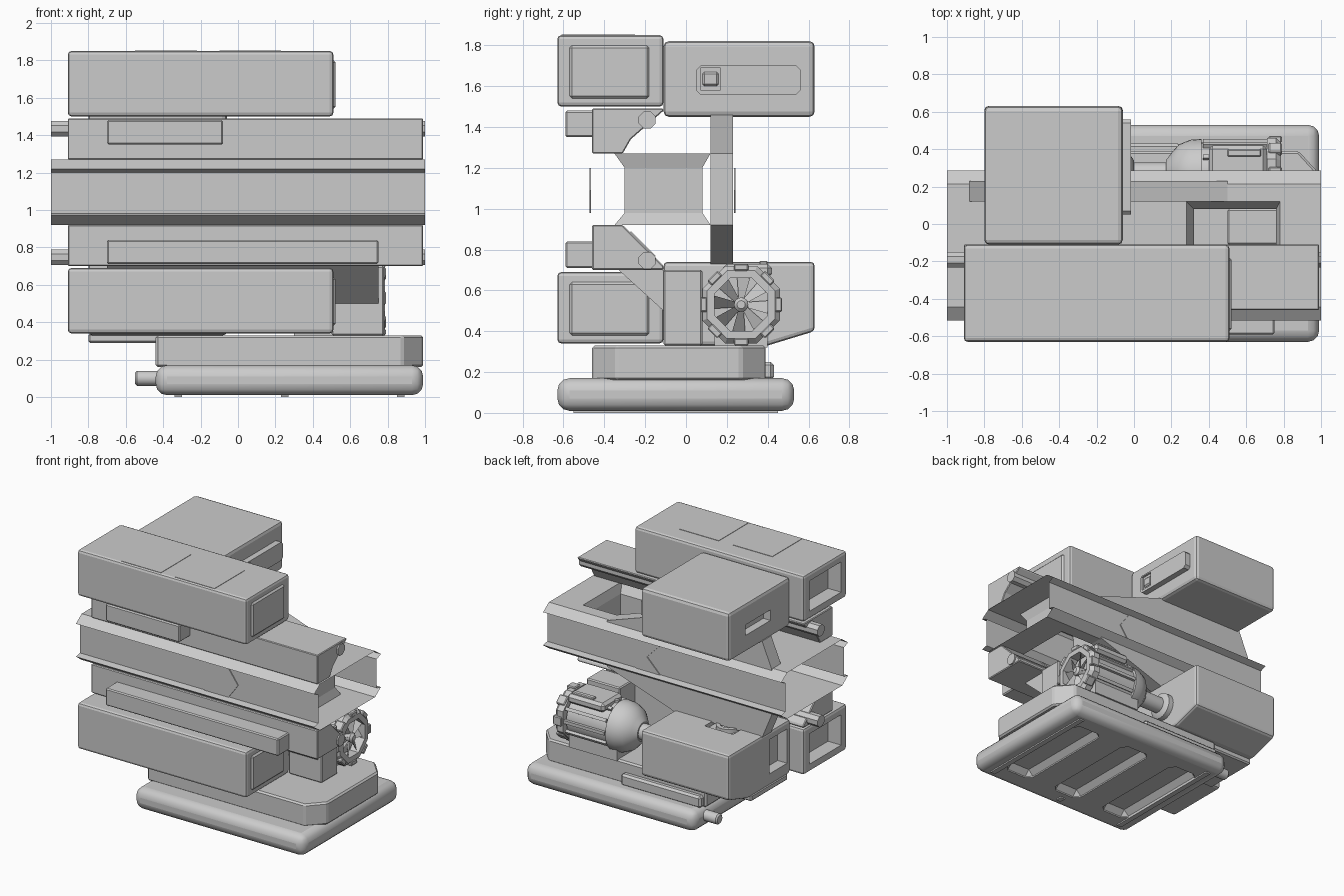
import bpy, bmesh, math
from mathutils import Vector

if "Cube" in bpy.data.objects:
    bpy.data.objects.remove(bpy.data.objects["Cube"])


def mesh_object(name, verts, faces, bevel=0.0, segs=1, smooth=False):
    bm = bmesh.new()
    vs = [bm.verts.new(v) for v in verts]
    for f in faces:
        bm.faces.new([vs[i] for i in f])
    bmesh.ops.recalc_face_normals(bm, faces=bm.faces)
    me = bpy.data.meshes.new(name)
    bm.to_mesh(me)
    bm.free()
    ob = bpy.data.objects.new(name, me)
    bpy.context.collection.objects.link(ob)
    if bevel:
        m = ob.modifiers.new("bevel", 'BEVEL')
        m.width, m.segments, m.limit_method = bevel, segs, 'ANGLE'
    if smooth:
        bpy.context.view_layer.objects.active = ob
        bpy.ops.object.select_all(action='DESELECT')
        ob.select_set(True)
        bpy.ops.object.shade_smooth_by_angle(angle=math.radians(35))
    return ob


def prism(name, pts, a, b, axis='X', caps=True, **kw):
    # extrude a 2D profile between a and b along an axis
    place = {'X': lambda p, t: (t, p[0], p[1]), 'Y': lambda p, t: (p[0], t, p[1]),
             'Z': lambda p, t: (p[0], p[1], t)}[axis]
    n = len(pts)
    verts = [place(p, t) for t in (a, b) for p in pts]
    faces = [(i, (i + 1) % n, n + (i + 1) % n, n + i) for i in range(n if caps else n - 1)]
    if caps:
        faces += [tuple(range(n)), tuple(range(n, 2 * n))]
    return mesh_object(name, verts, faces, **kw)


def box(name, x, y, z, **kw):
    return prism(name, [(x[0], y[0]), (x[1], y[0]), (x[1], y[1]), (x[0], y[1])], z[0], z[1], 'Z', **kw)


def lathe(name, prof, y, z, n=32, turn=0.0, closed=False):
    # revolve (x, radius) points around an x-parallel axis
    verts = [(x, y + r * math.cos(turn + k * math.tau / n), z + r * math.sin(turn + k * math.tau / n))
             for x, r in prof for k in range(n)]
    m = len(prof)
    faces = [(i * n + k, i * n + (k + 1) % n, (i + 1) % m * n + (k + 1) % n, (i + 1) % m * n + k)
             for i in range(m if closed else m - 1) for k in range(n)]
    if not closed:
        faces += [tuple(range(n)), tuple(range((m - 1) * n, m * n))]
    return mesh_object(name, verts, faces, smooth=n > 8)


def cut(ob, cutter):
    m = ob.modifiers.new("cut", 'BOOLEAN')
    m.operation, m.object, m.solver = 'DIFFERENCE', cutter, 'EXACT'
    cutter.hide_render = True
    cutter.hide_viewport = True
    cutter.display_type = 'WIRE'


def loft(name, rings):
    # tapered rectangle rings: (x0, x1, y0, y1, z), left open at both ends
    verts = [v for x0, x1, y0, y1, z in rings
             for v in ((x0, y0, z), (x1, y0, z), (x1, y1, z), (x0, y1, z))]
    faces = [(4 * i + k, 4 * i + (k + 1) % 4, 4 * i + 4 + (k + 1) % 4, 4 * i + 4 + k)
             for i in range(len(rings) - 1) for k in range(4)]
    return mesh_object(name, verts, faces)


# base slab with underside pockets, feet and side pipe
slab = box("base_slab", (-0.44, 0.99), (-0.63, 0.53), (0.01, 0.17), bevel=0.06, segs=3, smooth=True)
for i, x in enumerate((-0.18, 0.27, 0.72)):
    c = box(f"pocket_cutter_{i}", (x - 0.12, x + 0.12), (-0.46, 0.36), (-0.05, 0.06), bevel=0.04)
    cut(slab, c)
for i, x in enumerate((-0.32, 0.25, 0.87)):
    box(f"foot_{i}", (x - 0.02, x + 0.02), (-0.55, 0.45) if i != 1 else (-0.55, -0.5), (0, 0.02))
lathe("base_pipe", [(-0.55, 0.03), (-0.54, 0.04), (-0.4, 0.04)], 0.38, 0.1, 20)
prism("base_plinth", [(-0.44, -0.46), (0.88, -0.46), (0.99, -0.34), (0.99, 0.27), (0.88, 0.39),
                      (-0.44, 0.39)], 0.16, 0.33, 'Z', bevel=0.012)
box("base_ledge", (-0.42, 0.25), (0.36, 0.43), (0.16, 0.25), bevel=0.015)

# long front boxes with hollow left end and raised right end panel
for tag, z0 in (("lower", 0.34), ("upper", 1.5)):
    z1 = z0 + 0.35
    b = box(f"{tag}_front_box", (-0.91, 0.51), (-0.63, -0.11), (z0, z1), bevel=0.02, segs=2)
    cut(b, box(f"{tag}_front_cutter", (-1.0, -0.8), (-0.56, -0.18), (z0 + 0.06, z1 - 0.06)))
    prism(f"{tag}_end_panel", [(-0.57, z0 + 0.04), (-0.18, z0 + 0.04), (-0.18, z1 - 0.05),
                               (-0.57, z1 - 0.05)], 0.49, 0.522, bevel=0.012)
for i, x in enumerate((-0.55, -0.1)):
    box(f"top_panel_{i}", (x, x + 0.33), (-0.61, -0.25), (1.84, 1.853))

# side rails above and below the beam
prism("lower_rail", [(-0.46, 0.7), (-0.11, 0.7), (-0.11, 0.72), (-0.31, 0.92), (-0.46, 0.92)], -0.91, 0.99, bevel=0.006)
prism("upper_rail", [(-0.46, 1.27), (-0.31, 1.27), (-0.27, 1.34), (-0.11, 1.48), (-0.11, 1.49),
                     (-0.46, 1.49)], -0.91, 0.99, bevel=0.006)
prism("lower_rail_gusset", [(-0.33, 0.7), (-0.11, 0.7), (-0.11, 0.5)], -0.7, 0.75)
prism("rail_inset_panel", [(-0.27, 0.89), (-0.15, 0.77), (-0.16, 0.75), (-0.28, 0.87)], -0.45, 0.65)
box("lower_front_bar", (-0.7, 0.75), (-0.59, -0.45), (0.71, 0.84), bevel=0.008)
box("upper_front_bar", (-0.7, -0.08), (-0.59, -0.45), (1.35, 1.48), bevel=0.008)
for tag, z in (("lower", 0.747), ("upper", 1.435)):
    lathe(f"{tag}_rod", [(-1.0, 0.045), (1.0, 0.045)], -0.19, z, 8, math.pi / 8)

# open-ended sheet beam with flared lips
YM = -0.115
half = [(0.235, 1.27), (0.33, 1.27), (0.4, 1.22), (0.35, 1.2),
        (0.35, 0.98), (0.4, 0.97), (0.33, 0.92), (0.235, 0.92)]
arrow = [(0.05, 1.2), (0.25, 1.2), (0.33, 1.09), (0.25, 0.98), (0.05, 0.98), (0.16, 1.09)]
for tag, s in (("front", -1), ("back", 1)):
    prism(f"beam_{tag}_side", [(YM + s * y, z) for y, z in half], -1, 1, caps=False)
    prism(f"beam_{tag}_chevron", arrow, YM + s * 0.349, YM + s * 0.357, 'Y')
for tag, z in (("top", 1.27), ("bottom", 0.92)):
    for i, (x0, x1) in enumerate(((-1, 0.28), (0.78, 1))):
        prism(f"beam_{tag}_sheet_{i}", [(YM - 0.235, z), (YM + 0.235, z)], x0, x1, caps=False)
loft("beam_opening", [(0.28, 0.78, -0.35, 0.12, 1.27), (0.32, 0.76, -0.3, 0.08, 1.2),
                      (0.32, 0.76, -0.3, 0.08, 0.98), (0.28, 0.78, -0.35, 0.12, 0.92)])

# brace plate passing through the beam and joining the rear boxes
prism("brace_plate", [(-0.88, 1.27), (-0.8, 1.46), (-0.06, 1.46), (0.15, 1.39), (0.5, 1.27), (0.5, 0.92),
                      (-0.06, 0.73), (-0.8, 0.73), (-0.88, 0.92)], 0.12, 0.23, 'Y')

# upper rear box with side slot and latch panel
ub = box("upper_rear_box", (-0.8, -0.06), (-0.11, 0.63), (1.45, 1.82), bevel=0.025, segs=2)
cut(ub, box("slot_cutter", (-0.9, -0.74), (0.13, 0.43), (1.58, 1.66)))
panel = [(0.05, 1.58), (0.07, 1.56), (0.54, 1.56), (0.56, 1.58), (0.56, 1.68), (0.54, 1.7), (0.07, 1.7), (0.05, 1.68)]
lp = prism("latch_panel", panel, -0.08, -0.015)
cut(lp, box("latch_cutter", (-0.03, 0.05), (0.07, 0.17), (1.58, 1.69)))
box("latch_handle", (-0.04, -0.018), (0.08, 0.16), (1.6, 1.67), bevel=0.01)

# lower rear box with sloped underside, end window and top port
lb = prism("lower_rear_box", [(-0.11, 0.33), (0.4, 0.33), (0.63, 0.4), (0.63, 0.74), (-0.11, 0.74)],
           -0.8, -0.06, bevel=0.02, segs=2)
cut(lb, box("window_cutter", (-0.9, -0.72), (-0.07, 0.14), (0.42, 0.68)))
box("underside_skid", (-0.8, -0.3), (-0.08, 0.36), (0.29, 0.34), bevel=0.01)
cut(lb, box("port_cutter", (-0.62, -0.38), (0.08, 0.32), (0.71, 0.8)))
bpy.context.view_layer.update()
ring = lathe("port_ring", [(0, 0.06), (0.03, 0.06), (0.03, 0.09), (0, 0.09)], 0, 0, 24, closed=True)
ring.rotation_euler = (0, -math.pi / 2, 0)
ring.location = (-0.5, 0.2, 0.71)

# motor: shaft, domed body, fins and terminal box
MY, MZ = 0.27, 0.53
lathe("motor_shaft", [(-0.08, 0.06), (0.2, 0.06)], MY, MZ, 24)
lathe("shaft_collar", [(-0.06, 0.1), (-0.02, 0.1), (0.0, 0.07)], MY, MZ, 24)
lathe("motor_body", [(0.17, 0.07), (0.2, 0.11), (0.24, 0.155), (0.3, 0.18), (0.36, 0.185), (0.36, 0.165),
                     (0.7, 0.165), (0.7, 0.1)], MY, MZ)
for k in range(12):
    fin = box(f"motor_fin_{k}", (0.37, 0.71), (-0.012, 0.012), (0.15, 0.185))
    fin.rotation_euler = (k * math.tau / 12, 0, 0)
    fin.location = (0, MY, MZ)
box("terminal_box", (0.4, 0.71), (0.18, 0.42), (0.66, 0.73), bevel=0.02)
box("terminal_lid", (0.5, 0.68), (0.36, 0.4), (0.72, 0.745), bevel=0.006)
box("motor_saddle", (0.3, 0.7), (0.14, 0.4), (0.32, 0.42))
box("motor_mount_block", (0.5, 0.78), (-0.11, 0.08), (0.33, 0.7), bevel=0.008)

# octagonal fan guard, lugs, hub and blades
lathe("fan_guard", [(0.71, 0.14), (0.71, 0.205), (0.76, 0.205), (0.785, 0.18), (0.785, 0.14)],
      MY, MZ, 8, math.pi / 8, closed=True)
for k in range(8):
    a = k * math.tau / 8
    lug = box(f"guard_lug_{k}", (0.72, 0.79), (-0.035, 0.035), (0.165, 0.2), bevel=0.006)
    lug.rotation_euler = (a, 0, 0)
    lug.location = (0, MY, MZ)
    u = Vector((0, -math.sin(a), math.cos(a)))
    t = Vector((0, math.cos(a), math.sin(a)))
    c = Vector((0.74, MY, MZ))
    dx = Vector((0.025, 0, 0))
    mesh_object(f"fan_blade_{k}", [c + u * 0.02 - t * 0.012 - dx, c + u * 0.02 + t * 0.012 + dx,
                                   c + u * 0.135 + t * 0.045 + dx, c + u * 0.135 - t * 0.02 - dx], [(0, 1, 2, 3)])
lathe("fan_hub", [(0.69, 0.035), (0.77, 0.035), (0.785, 0.02)], MY, MZ, 16)
